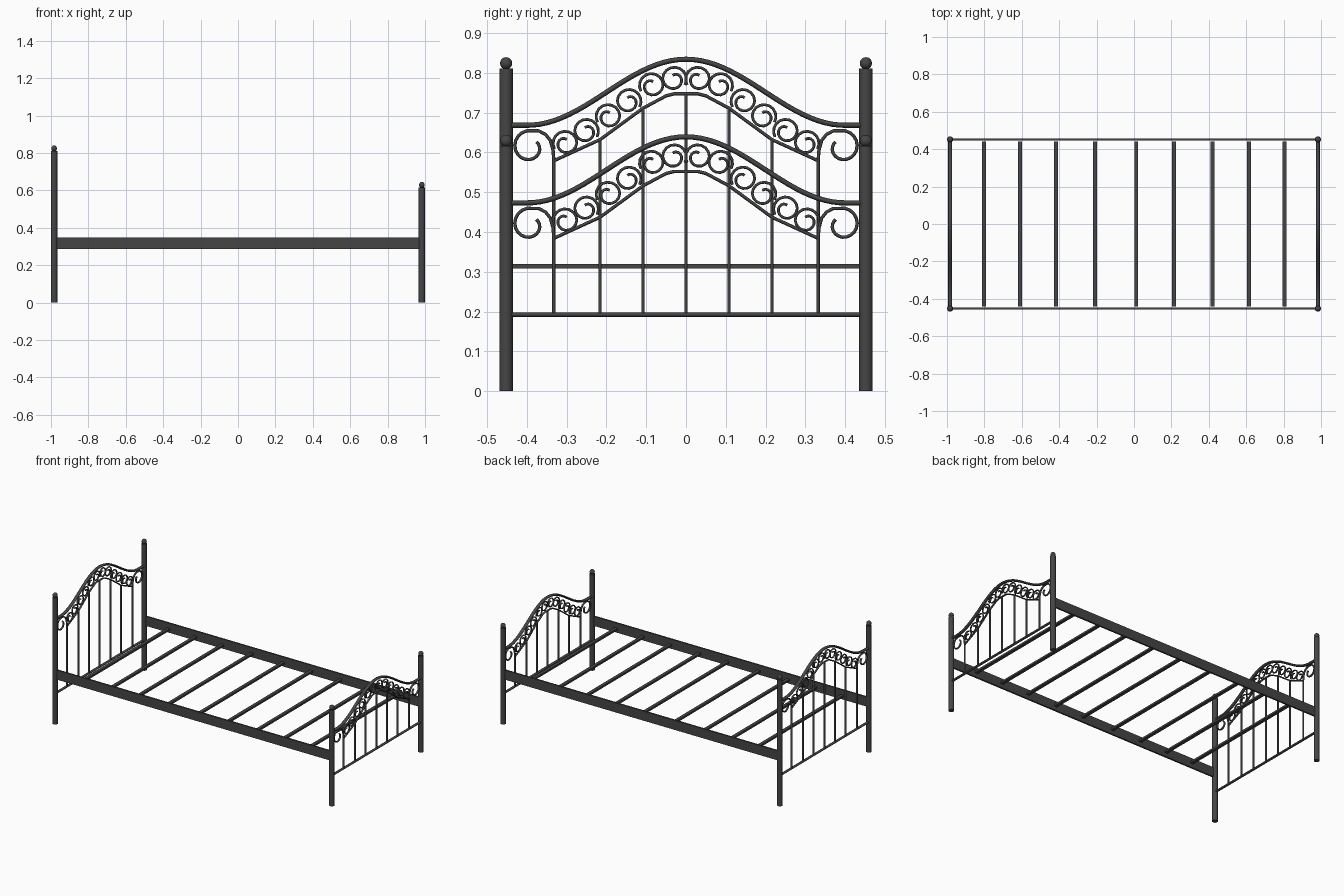
import bpy, math
from math import sin, cos, pi

if "Cube" in bpy.data.objects:
    bpy.data.objects.remove(bpy.data.objects["Cube"])

iron = bpy.data.materials.new("dark iron grey")
iron.diffuse_color = (0.06, 0.06, 0.06, 1)
iron.use_nodes = True
iron.node_tree.nodes["Principled BSDF"].inputs["Base Color"].default_value = iron.diffuse_color

POST_X, POST_Y = 0.983, 0.452
BAR_Y = (-0.332, -0.216, -0.108, 0.0, 0.108, 0.216, 0.332)


def finish(ob, name, smooth=True):
    ob.name = name
    ob.data.materials.append(iron)
    if smooth:
        bpy.ops.object.select_all(action='DESELECT')
        ob.select_set(True)
        bpy.context.view_layer.objects.active = ob
        bpy.ops.object.shade_smooth_by_angle(angle=math.radians(40))
    return ob


def box(name, centre, size):
    bpy.ops.mesh.primitive_cube_add(size=1, location=centre)
    ob = bpy.context.object
    ob.scale = size
    return finish(ob, name, False)


def tubes(name, x, paths, radius, res=2, depth=1.6):
    """Oval bars, deeper along x, following lists of (y, z) points in the plane at x."""
    cu = bpy.data.curves.new(name, 'CURVE')
    cu.dimensions = '3D'
    cu.bevel_depth = radius
    cu.bevel_resolution = res
    cu.use_fill_caps = True
    for path in paths:
        sp = cu.splines.new('POLY')
        sp.points.add(len(path) - 1)
        for p, (y, z) in zip(sp.points, path):
            p.co = (0, y, z, 1)
        sp.use_smooth = True
    ob = bpy.data.objects.new(name, cu)
    ob.location.x = x
    ob.scale.x = depth
    bpy.context.collection.objects.link(ob)
    cu.materials.append(iron)
    return ob


def spiral(cy, cz, r0, r1, start, turns, steps=22):
    pts = []
    for i in range(steps + 1):
        t = i / steps
        a = start + turns * 2 * pi * t
        r = r0 + (r1 - r0) * max(0, (t - 0.4) / 0.6)
        pts.append((cy + r * cos(a), cz + r * sin(a)))
    return pts


def mirrored(paths):
    return paths + [[(-y, z) for y, z in p] for p in paths]


def end_panel(label, x, dz):
    # posts with ball finials
    for side, s in (("front", -1), ("back", 1)):
        top = 0.811 + dz
        bpy.ops.mesh.primitive_cylinder_add(vertices=20, radius=0.0167, depth=top,
                                            location=(x, s * POST_Y, top / 2))
        finish(bpy.context.object, f"{label}_{side}_post")
        bpy.ops.mesh.primitive_uv_sphere_add(segments=16, ring_count=10, radius=0.0152,
                                             location=(x, s * POST_Y, 0.824 + dz))
        finish(bpy.context.object, f"{label}_{side}_finial")

    # arched top rail: a cosine wave with flat ends
    arch = []
    for i in range(49):
        y = -0.44 + 0.88 * i / 48
        arch.append((y, 0.751 + dz + 0.083 * cos(pi * min(abs(y), 0.4) / 0.4)))
    tubes(f"{label}_arched_rail", x, [arch], 0.0068, 3)

    # inner lower arch
    half = [(-0.332, 0.579), (-0.216, 0.632), (-0.108, 0.711), (-0.05, 0.742), (-0.03, 0.747)]
    inner = [(y, z + dz) for y, z in half]
    inner += [(-y, z) for y, z in reversed(inner)]
    tubes(f"{label}_inner_arch", x, [inner], 0.0042)

    # upright bars and bottom rail
    tops = {0.332: 0.579, 0.216: 0.632, 0.108: 0.711, 0.0: 0.747}
    tubes(f"{label}_upright_bars", x,
          [[(y, 0.192), (y, tops[abs(y)] + dz)] for y in BAR_Y], 0.0042)
    tubes(f"{label}_bottom_rail", x, [[(-0.44, 0.192), (0.44, 0.192)]], 0.0056)

    # small scrolls between the arches
    small = [(-0.029, 0.784), (-0.087, 0.768), (-0.143, 0.728),
             (-0.196, 0.69), (-0.25, 0.653), (-0.304, 0.623)]
    scrolls = []
    for i, (y, z) in enumerate(small):
        d = 1 if i % 2 == 0 else -1
        start = 0 if d > 0 else pi
        scrolls.append(spiral(y, z + dz, 0.030, 0.010, start - 0.5 * d, 1.4 * d))
    tubes(f"{label}_small_scrolls", x, mirrored(scrolls), 0.0035)

    # large corner scrolls that rise from the outer bars
    big = [(-0.332, 0.579 + dz), (-0.334, 0.605 + dz), (-0.341, 0.63 + dz)]
    big += [(-0.353, 0.645 + dz), (-0.37, 0.654 + dz)]
    big += [(-0.392 + r * cos(a), 0.614 + dz + r * sin(a))
            for r, a in [(0.041 - 0.021 * (k / 16) ** 1.5, 1.75 + 5.2 * k / 16) for k in range(17)]]
    tubes(f"{label}_corner_scrolls", x, mirrored([big]), 0.0042)


end_panel("headboard", -POST_X, 0.0)
end_panel("footboard", POST_X, -0.195)

# side rails
for side, s in (("front", -1), ("back", 1)):
    box(f"{side}_side_rail", (0, s * POST_Y, 0.3175), (2 * POST_X - 0.02, 0.011, 0.061))

# mattress slats
for i, sx in enumerate((-0.801, -0.61, -0.417, -0.209, 0.012, 0.213, 0.42, 0.614, 0.805)):
    box(f"slat_{i + 1}", (sx, 0, 0.314), (0.021, 0.882, 0.012))
